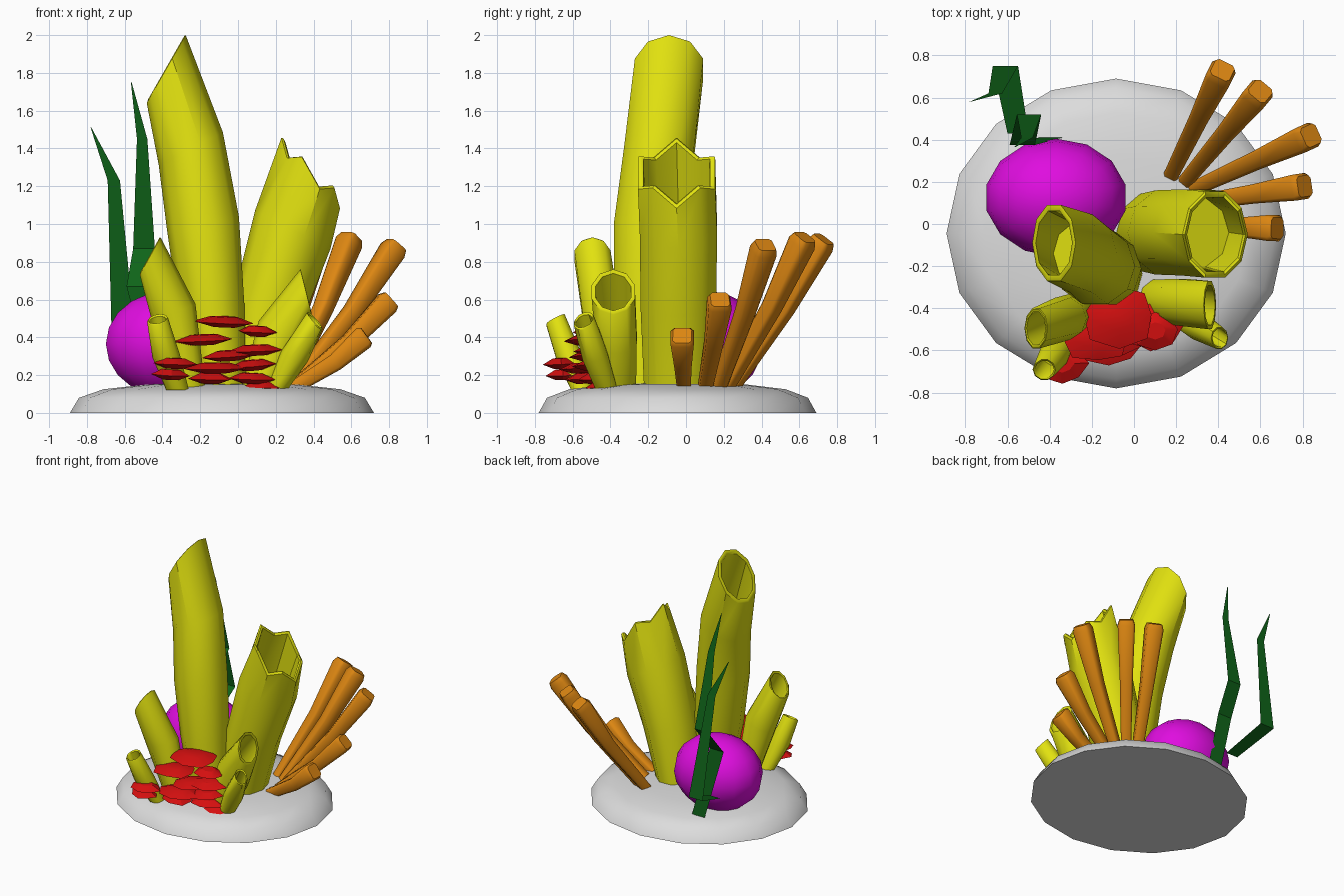
import bpy, bmesh, math, random
from mathutils import Vector, Matrix

random.seed(4)
if "Cube" in bpy.data.objects:
    bpy.data.objects.remove(bpy.data.objects["Cube"], do_unlink=True)


def material(name, r, g, b):
    m = bpy.data.materials.new(name)
    m.use_nodes = True
    m.diffuse_color = (r, g, b, 1)
    m.node_tree.nodes["Principled BSDF"].inputs["Base Color"].default_value = (r, g, b, 1)
    return m


GREY = material("pale stone", 0.72, 0.72, 0.72)
YELLOW = material("sponge yellow", 0.76, 0.76, 0.005)
PURPLE = material("bright purple", 0.74, 0.004, 0.74)
ORANGE = material("coral orange", 0.72, 0.24, 0.006)
RED = material("shelf red", 0.67, 0.005, 0.005)
GREEN = material("weed green", 0.005, 0.13, 0.01)


def finish(bm, name, mat, angle=40):
    """Smooth faces, keep edges above the angle sharp, link the object."""
    bmesh.ops.recalc_face_normals(bm, faces=bm.faces)
    for f in bm.faces:
        f.smooth = angle > 0
    for e in bm.edges:
        e.smooth = len(e.link_faces) == 2 and e.calc_face_angle() < math.radians(angle)
    mesh = bpy.data.meshes.new(name)
    bm.to_mesh(mesh)
    bm.free()
    mesh.materials.append(mat)
    ob = bpy.data.objects.new(name, mesh)
    bpy.context.collection.objects.link(ob)
    return ob


def loft(name, loops, mat, angle=40):
    """Skin closed loops of equal length and cap both ends."""
    bm = bmesh.new()
    rings = [[bm.verts.new(p) for p in loop] for loop in loops]
    n = len(rings[0])
    for a, b in zip(rings, rings[1:]):
        for i in range(n):
            j = (i + 1) % n
            bm.faces.new((a[i], a[j], b[j], b[i]))
    bm.faces.new(rings[0])
    bm.faces.new(rings[-1])
    return finish(bm, name, mat, angle)


def ellipse(x, y, z, rx, ry, slope_x=0, slope_y=0, jag=0, n=10):
    """Ellipse seen from above, sheared in z by the slopes."""
    loop = []
    for i in range(n):
        t = math.tau * i / n
        dx, dy = rx * math.cos(t), ry * math.sin(t)
        bump = jag if i % 2 else -jag
        loop.append(Vector((x + dx, y + dy, z + dx * slope_x + dy * slope_y + bump)))
    return loop


def shrink(loop, factor, drop=0):
    c = sum(loop, Vector()) / len(loop)
    return [c + (p - c) * factor - Vector((0, 0, drop)) for p in loop]


def sponge(name, rings, lip):
    """Hollow tube: outer rings, a rolled lip, then the inner wall."""
    outer = [ellipse(*r) for r in rings]
    top = outer[-1]
    loft(name, outer + [shrink(top, 0.93, -0.008), shrink(top, lip),
                        shrink(outer[-2], lip - 0.06)], YELLOW)


# Stone base
base = [(1, 0), (0.94, 0.08), (0.78, 0.125), (0.5, 0.15), (0.2, 0.16)]
loft("stone_base", [ellipse(-0.085, -0.045, z, 0.805 * k, 0.735 * k, n=16)
                    for k, z in base], GREY, 50)

# Round purple coral
bm = bmesh.new()
bmesh.ops.create_uvsphere(bm, u_segments=14, v_segments=10, radius=1)
bm.transform(Matrix.Translation((-0.37, 0.125, 0.365)) @ Matrix.Diagonal((0.338, 0.28, 0.28, 1)))
finish(bm, "round_coral", PURPLE, 60)

# Yellow tube sponges
sponge("tall_sponge", [
    (-0.08, -0.24, 0.1, 0.12, 0.14),
    (-0.14, -0.21, 0.55, 0.175, 0.18),
    (-0.185, -0.2, 1.0, 0.19, 0.19, 0.2),
    (-0.25, -0.14, 1.4, 0.17, 0.195, 0.5),
    (-0.38, -0.09, 1.82, 0.103, 0.19, 1.75)], 0.84)
sponge("jagged_sponge", [
    (0.07, -0.04, 0.1, 0.16, 0.19),
    (0.16, -0.04, 0.55, 0.19, 0.21, -0.2),
    (0.29, -0.04, 0.97, 0.2, 0.215, -0.5),
    (0.385, -0.05, 1.27, 0.155, 0.215, -0.95, 0, 0.04)], 0.86)
sponge("left_sponge", [
    (-0.25, -0.4, 0.1, 0.08, 0.08),
    (-0.34, -0.45, 0.53, 0.115, 0.105, 0.4),
    (-0.465, -0.495, 0.83, 0.055, 0.1, 1.8)], 0.82)
sponge("front_left_sponge", [
    (-0.32, -0.55, 0.12, 0.06, 0.06),
    (-0.38, -0.62, 0.3, 0.073, 0.07, 0.1, 0.2),
    (-0.425, -0.69, 0.49, 0.056, 0.052, 0.15, 0.5)], 0.8)
sponge("right_sponge", [
    (0.1, -0.36, 0.1, 0.09, 0.1),
    (0.22, -0.37, 0.4, 0.11, 0.115, -0.8),
    (0.36, -0.385, 0.64, 0.03, 0.12, -4)], 0.82)
sponge("front_right_sponge", [
    (0.2, -0.42, 0.12, 0.06, 0.06),
    (0.3, -0.48, 0.3, 0.07, 0.07, -0.4, 0.2),
    (0.405, -0.54, 0.485, 0.042, 0.055, -1, 0.3)], 0.8)


# Orange finger coral: rounded square rods that widen to the tip
def finger(name, root, tip):
    root, tip = Vector(root), Vector(tip)
    axis = (tip - root).normalized()
    side = axis.cross(Vector((0, 0, 1))).normalized()
    up = side.cross(axis)
    loops = []
    for t, r in ((0, 0.035), (0.55, 0.046), (0.96, 0.062), (1, 0.05)):
        c = root.lerp(tip, t) - up * (0.02 if t == 0.55 else 0)
        loop = []
        for sx, sy in ((1, 1), (-1, 1), (-1, -1), (1, -1)):
            corners = [(0.7 * sx, sy), (sx, 0.7 * sy)]
            if sx * sy > 0:
                corners.reverse()
            loop += [c + side * (a * r) + up * (b * r) for a, b in corners]
        loops.append(loop)
    loft(name, loops, ORANGE, 50)


fingers = [((0.18, 0.24, 0.13), (0.42, 0.73, 0.92)),
           ((0.25, 0.21, 0.13), (0.6, 0.63, 0.93)),
           ((0.29, 0.17, 0.13), (0.84, 0.42, 0.89)),
           ((0.29, 0.1, 0.13), (0.81, 0.18, 0.6)),
           ((0.29, -0.01, 0.13), (0.68, -0.02, 0.41))]
for i, (root, tip) in enumerate(fingers):
    finger(f"finger_coral_{i + 1}", root, tip)

# Red shelf coral: stacked irregular lens plates
shelves = [(-0.07, -0.43, 0.48, 0.18), (0.1, -0.5, 0.43, 0.11), (-0.17, -0.53, 0.385, 0.16),
           (0.1, -0.48, 0.33, 0.14), (-0.05, -0.5, 0.3, 0.15), (-0.34, -0.66, 0.26, 0.12),
           (0.08, -0.48, 0.25, 0.14), (-0.12, -0.55, 0.235, 0.16), (-0.35, -0.65, 0.2, 0.1),
           (0.07, -0.48, 0.18, 0.12), (-0.15, -0.54, 0.18, 0.14), (0.13, -0.45, 0.135, 0.12)]
for i, (x, y, z, r) in enumerate(shelves):
    rim = ellipse(x, y, z, r, r * 0.85, random.uniform(-0.08, 0.08), 0.05, n=8)
    c = Vector((x, y, z))
    rim = [c + (p - c) * random.uniform(0.82, 1.12) for p in rim]
    loft(f"shelf_coral_{i + 1}", [shrink(rim, 0.4, 0.025), rim, shrink(rim, 0.45, -0.03)], RED, 25)


# Green weed: flat folded ribbons, each row is left x, right x, y, z
def ribbon(name, rows):
    bm = bmesh.new()
    pairs = [(bm.verts.new((a, y, z)), bm.verts.new((b, y, z))) for a, b, y, z in rows]
    for (a, b), (c, d) in zip(pairs, pairs[1:]):
        bm.faces.new((a, b, d, c))
    finish(bm, name, GREEN, 0)


ribbon("tall_weed", [(-0.45, -0.34, 0.41, 0.13), (-0.59, -0.47, 0.375, 0.67),
                     (-0.555, -0.44, 0.52, 0.87), (-0.535, -0.48, 0.41, 1.45),
                     (-0.567, -0.563, 0.365, 1.75)])
ribbon("short_weed", [(-0.6, -0.5, 0.43, 0.33), (-0.67, -0.55, 0.75, 0.45),
                      (-0.69, -0.625, 0.62, 1.23), (-0.78, -0.776, 0.58, 1.51)])
